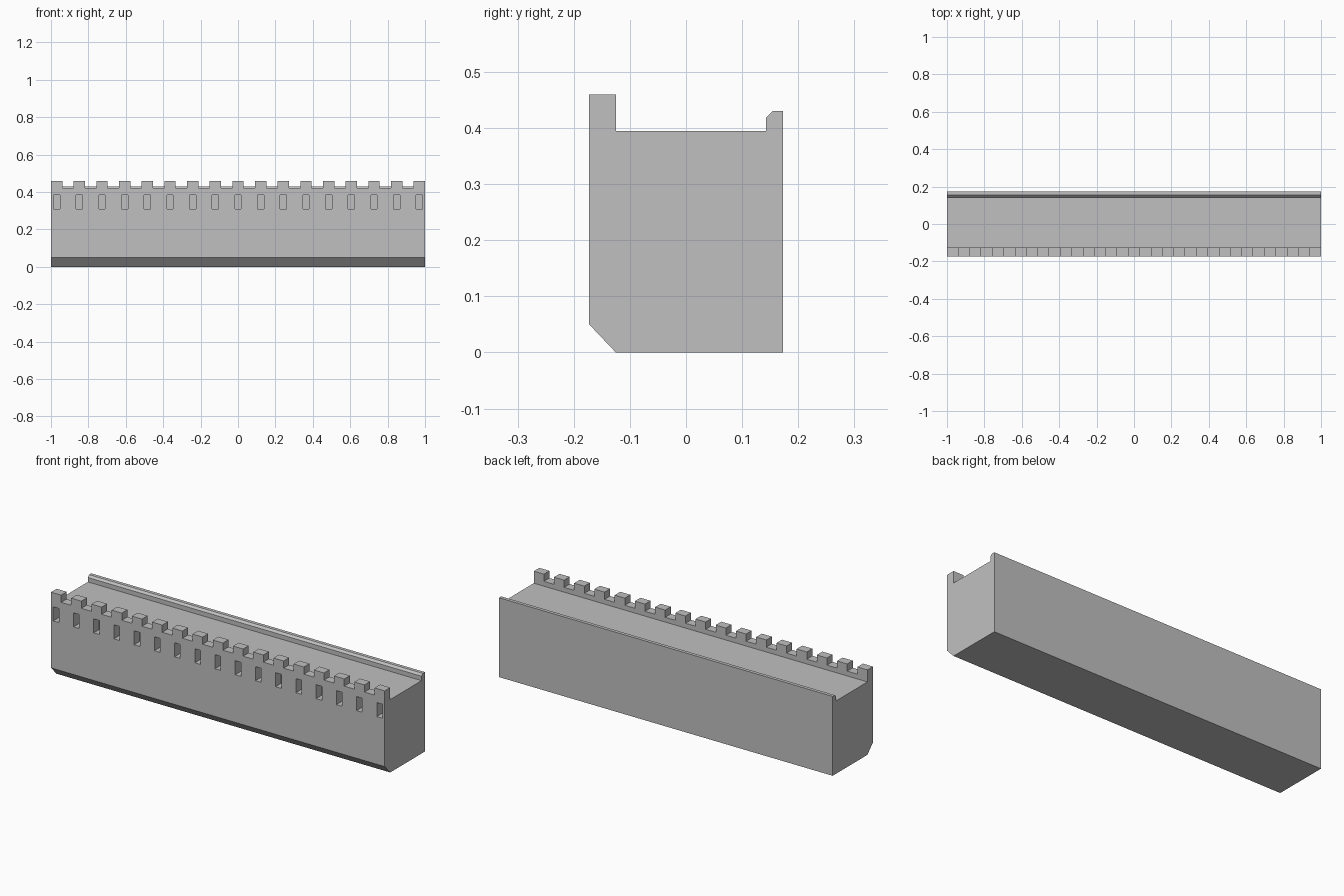
import bpy
import bmesh
from mathutils import Matrix, Vector

default = bpy.data.objects.get("Cube")
if default:
    bpy.data.objects.remove(default, do_unlink=True)

stone = bpy.data.materials.new("grey stone")
stone.use_nodes = True
GREY = (0.53, 0.53, 0.53, 1)
stone.diffuse_color = GREY
stone.node_tree.nodes["Principled BSDF"].inputs["Base Color"].default_value = GREY

FRONT, BACK = -0.1725, 0.1725
INNER = -0.125          # inner face of the front parapet
CELLS = 33              # merlons and gaps alternate along the wall
CELL = 2 / CELLS


def make_object(name, bm):
    bmesh.ops.recalc_face_normals(bm, faces=bm.faces)
    mesh = bpy.data.meshes.new(name)
    bm.to_mesh(mesh)
    bm.free()
    mesh.materials.append(stone)
    obj = bpy.data.objects.new(name, mesh)
    bpy.context.collection.objects.link(obj)
    return obj


def add_box(bm, low, high):
    low, high = Vector(low), Vector(high)
    matrix = Matrix.Translation((low + high) / 2) @ Matrix.Diagonal((*(high - low), 1))
    bmesh.ops.create_cube(bm, size=1, matrix=matrix)


# Wall body: cross-section swept along the length
profile = [(INNER, 0), (BACK, 0), (BACK, 0.43), (0.154, 0.43), (0.143, 0.419),
           (0.143, 0.395), (INNER, 0.395), (INNER, 0.46), (FRONT, 0.46), (FRONT, 0.05)]
bm = bmesh.new()
section = bm.faces.new([bm.verts.new((-1, y, z)) for y, z in profile])
swept = bmesh.ops.extrude_face_region(bm, geom=[section], use_keep_orig=True)
bmesh.ops.translate(bm, vec=(2, 0, 0),
                    verts=[v for v in swept["geom"] if isinstance(v, bmesh.types.BMVert)])
wall = make_object("castle_wall", bm)

# Cutter: arrow slits under the merlons, notches between them
bm = bmesh.new()
for i in range(CELLS):
    x = -1 + (i + 0.5) * CELL
    if i % 2 == 0:
        add_box(bm, (x - 0.017, FRONT - 0.05, 0.308), (x + 0.017, INNER, 0.384))
    else:
        add_box(bm, (x - CELL / 2, FRONT - 0.05, 0.421), (x + CELL / 2, INNER + 0.01, 0.5))
cutter = make_object("slit_and_notch_cutter", bm)
cutter.hide_render = True

cut = wall.modifiers.new("slits and notches", 'BOOLEAN')
cut.operation = 'DIFFERENCE'
cut.solver = 'EXACT'
cut.object = cutter

# Bake the cut and discard the cutter
bpy.context.view_layer.update()
evaluated = wall.evaluated_get(bpy.context.evaluated_depsgraph_get())
result = bpy.data.meshes.new_from_object(evaluated)
wall.modifiers.clear()
wall.data = result
bpy.data.objects.remove(cutter, do_unlink=True)
